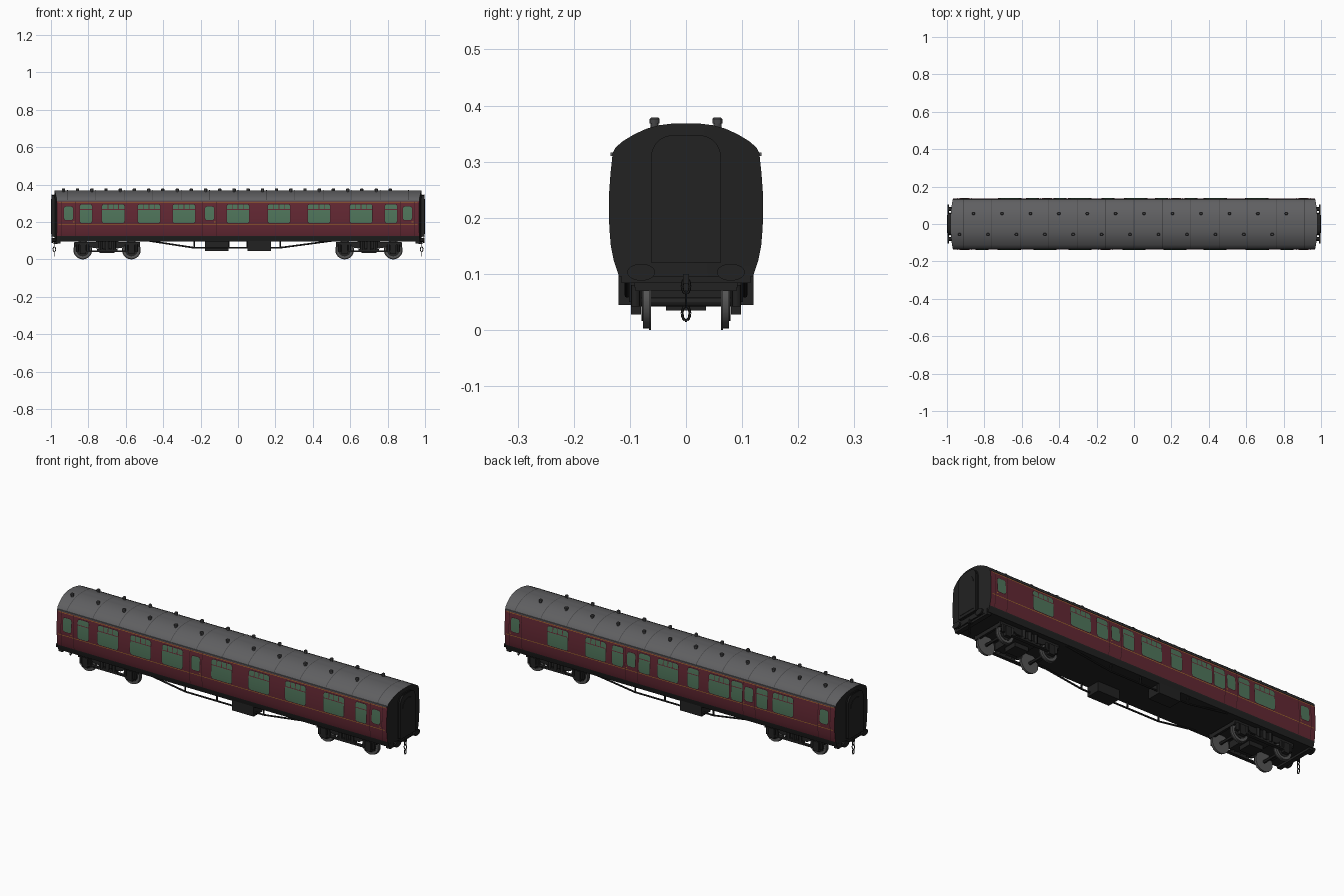
import bpy, bmesh, math
from mathutils import Vector, Matrix

if "Cube" in bpy.data.objects:
    bpy.data.objects.remove(bpy.data.objects["Cube"])


def material(name, r, g, b):
    m = bpy.data.materials.new(name)
    m.diffuse_color = (r, g, b, 1)
    m.use_nodes = True
    m.node_tree.nodes["Principled BSDF"].inputs["Base Color"].default_value = m.diffuse_color
    return m


MAROON = material("maroon", 0.125, 0.021, 0.033)
SEAM = material("dark maroon", 0.045, 0.010, 0.015)
BLACK = material("black", 0.016, 0.016, 0.016)
ROOF = material("roof grey", 0.115, 0.115, 0.12)
VENT = material("vent grey", 0.06, 0.06, 0.063)
GLASS = material("green glass", 0.08, 0.18, 0.105)
LINING = material("lining yellow", 0.38, 0.17, 0.025)
STEEL = material("wheel steel", 0.09, 0.09, 0.09)

# half cross-sections (y, z)
WALL = [(.119, .095), (.124, .11), (.129, .125), (.134, .15), (.1365, .18),
        (.1375, .21), (.137, .245), (.1345, .28), (.131, .312)]
TOP = [(.132, .312), (.126, .325), (.112, .337), (.092, .349),
       (.07, .359), (.048, .365), (.02, .3685)]


def finish(bm, name, mats, normals=True):
    if normals:
        bmesh.ops.recalc_face_normals(bm, faces=bm.faces)
    me = bpy.data.meshes.new(name)
    bm.to_mesh(me)
    bm.free()
    for m in mats:
        me.materials.append(m)
    me.shade_smooth()
    me.set_sharp_from_angle(angle=math.radians(30))
    ob = bpy.data.objects.new(name, me)
    bpy.context.collection.objects.link(ob)
    return ob


def box(bm, x0, x1, y0, y1, z0, z1):
    m = Matrix.Translation(((x0 + x1) / 2, (y0 + y1) / 2, (z0 + z1) / 2))
    m = m @ Matrix.Diagonal((x1 - x0, y1 - y0, z1 - z0, 1))
    bmesh.ops.create_cube(bm, size=1, matrix=m)


def rod(bm, p, q, r, n=12, r2=None):
    p, q = Vector(p), Vector(q)
    d = q - p
    m = Matrix.Translation((p + q) / 2) @ d.to_track_quat('Z', 'Y').to_matrix().to_4x4()
    bmesh.ops.create_cone(bm, cap_ends=True, segments=n, radius1=r,
                          radius2=r if r2 is None else r2, depth=d.length, matrix=m)


def prism(bm, pts, axis, a, b):
    at = (lambda u, v, w: (w, u, v)) if axis == 'x' else (lambda u, v, w: (u, w, v))
    rings = [[bm.verts.new(at(u, v, w)) for u, v in pts] for w in (a, b)]
    n = len(pts)
    bm.faces.new(rings[0])
    bm.faces.new(rings[1][::-1])
    for i in range(n):
        k = (i + 1) % n
        bm.faces.new((rings[0][i], rings[1][i], rings[1][k], rings[0][k]))


def arch(w, z0, z1, r):
    pts = [(-w, z0), (w, z0)]
    for k in range(17):
        a = math.pi * k / 16
        side = 1 if k < 8 else -1 if k > 8 else 0
        pts.append((side * (w - r) + r * math.cos(a), z1 - r + r * math.sin(a)))
    return pts


def end_x(y):
    return .968 + .014 * (1 - (y / .1375) ** 2)


def shell(name, rows, mat):
    """Closed body section with bowed ends; ends and lower skirt are black."""
    bm, n, ends = bmesh.new(), 8, []
    for e in (-1, 1):
        g = []
        for y, z in rows:
            ys = [y * (2 * j / n - 1) for j in range(n + 1)]
            g.append([bm.verts.new((e * end_x(v), v, z)) for v in ys])
        for a, b in zip(g, g[1:]):
            for j in range(n):
                bm.faces.new((a[j], a[j + 1], b[j + 1], b[j]))
        ends.append(g)
    A, B = ends
    for i in range(len(rows) - 1):
        for j in (0, n):
            bm.faces.new((A[i][j], B[i][j], B[i + 1][j], A[i + 1][j]))
    for i in (0, len(rows) - 1):
        for j in range(n):
            bm.faces.new((A[i][j], B[i][j], B[i][j + 1], A[i][j + 1]))
    bmesh.ops.recalc_face_normals(bm, faces=bm.faces)
    for f in bm.faces:
        f.material_index = int(abs(f.normal.x) > .5 or f.calc_center_median().z < .125)
    return finish(bm, name, [mat, BLACK])


def wall_y(z):
    for (y0, z0), (y1, z1) in zip(WALL, WALL[1:]):
        if z <= z1:
            return y0 + (y1 - y0) * (z - z0) / (z1 - z0)
    return WALL[-1][0]


def plates(name, mat, items):
    """Thin plates following the curved wall: (side, x, width, z0, z1, radius, offset)."""
    bm = bmesh.new()
    for s, x, w, z0, z1, r, off in items:
        zs = {z0, z1} | {z for _, z in WALL if z0 < z < z1}
        for t in (.1, .4, 1):
            if r:
                zs |= {z0 + r * t, z1 - r * t}
        prev = None
        for z in sorted(zs):
            d = min(z - z0, z1 - z)
            inset = r - math.sqrt(max(0, r * r - (r - d) ** 2)) if d < r else 0
            h, y = w / 2 - inset, s * (wall_y(z) + off)
            row = [bm.verts.new((x - h, y, z)), bm.verts.new((x + h, y, z))]
            if prev:
                f = [prev[0], prev[1], row[1], row[0]]
                bm.faces.new(f if s < 0 else f[::-1])
            prev = row
    return finish(bm, name, [mat], False)


# body and roof
shell("body", WALL, MAROON)
shell("roof", TOP, ROOF)

# windows: side -> (wide, narrow, door) centres
LAYOUT = {-1: ((-.667, -.476, -.289, 0, .219, .433, .658), (-.813, .818), (-.906, -.152, .906)),
          1: ((.657, .434, .01, -.29, -.665), (.305, .148, -.138, -.395, -.542),
              (.906, .225, -.465, -.906))}
glass, frames, bars, seams, handles, lines = [], [], [], [], [], []
for s, (wide, narrow, doors) in LAYOUT.items():
    for xs, w, z0, z1 in ((wide, .119, .194, .294), (narrow, .064, .194, .294), (doors, .048, .21, .282)):
        for x in xs:
            glass.append((s, x, w, z0, z1, .011, .002))
            frames.append((s, x, w + .006, z0 - .003, z1 + .003, .013, .001))
    for x in wide:      # sliding ventilator bars
        bars.append((s, x, .119, .264, .268, 0, .003))
        bars += [(s, x + d, .004, .268, .294, 0, .003) for d in (-.028, 0, .028)]
    for x in narrow:
        bars.append((s, x, .064, .264, .268, 0, .003))
    for x in doors:
        seams += [(s, x + d, .003, .125, .308, 0, .0012) for d in (-.036, .036)]
        handles.append((s, x + .027, .009, .198, .202, 0, .004))
    lines += [(s, 0, 1.92, z, z + .003, 0, .0008) for z in (.186, .303)]
plates("window_frames", SEAM, frames)
plates("windows", GLASS, glass)
plates("window_bars", MAROON, bars)
plates("door_seams", SEAM, seams)
plates("door_handles", LINING, handles)
plates("lining_stripes", LINING, lines)

# gutters
bm = bmesh.new()
for s in (-1, 1):
    box(bm, -.966, .966, s * .132 - .0025, s * .132 + .0025, .310, .316)
finish(bm, "gutters", [ROOF])

# roof seams
bm = bmesh.new()
full = [(-y, z) for y, z in TOP] + [(y, z) for y, z in TOP[::-1]]
for k in range(13):
    x, prev = -.912 + .152 * k, None
    for y, z in full:
        row = [bm.verts.new((x + d, y * 1.006, z + .0012)) for d in (-.002, .002)]
        if prev:
            bm.faces.new((prev[0], prev[1], row[1], row[0]))
        prev = row
finish(bm, "roof_seams", [VENT])

# roof ventilators in two staggered rows
bm = bmesh.new()
for s, start in ((1, -.858), (-1, -.933)):
    for k in range(12):
        x, y = start + .152 * k, s * .056
        rod(bm, (x, y, .358), (x, y, .370), .007)
        rod(bm, (x, y, .368), (x, y, .376), .009)
        rod(bm, (x, y, .376), (x, y, .379), .009, r2=.006)
finish(bm, "roof_vents", [VENT])

# end gangways, buffers and couplings
oval = [(.025 * math.cos(a * math.pi / 12), .015 * math.sin(a * math.pi / 12)) for a in range(24)]
gang, buf, coup = bmesh.new(), bmesh.new(), bmesh.new()
for e in (-1, 1):
    prism(gang, arch(.058, .122, .343, .036), 'x', e * .970, e * .994)
    prism(gang, arch(.062, .12, .347, .038), 'x', e * .982, e * .986)
    prism(gang, arch(.062, .12, .347, .038), 'x', e * .993, e * .998)
    prism(gang, arch(.048, .135, .322, .048), 'x', e * .996, e * 1.0)
    x0, x1 = sorted((e * .95, e * .974))
    box(buf, x0, x1, -.115, .115, .084, .115)
    for y in (-.08, .08):
        rod(buf, (e * .96, y, .103), (e * .99, y, .103), .010)
        prism(buf, [(y + u, .103 + v) for u, v in oval], 'x', e * .988, e * .996)
    x0, x1 = sorted((e * .965, e * .987))
    box(coup, x0, x1, -.005, .005, .082, .1)
    for k, zc in enumerate((.078, .054, .030)):
        pts = []
        for i in range(10):
            a = 2 * math.pi * i / 10
            u, v = .007 * math.cos(a), .0135 * math.sin(a)
            pts.append((e * .982 + (u if k % 2 else 0), 0 if k % 2 else u, zc + v))
        for i in range(10):
            rod(coup, pts[i], pts[(i + 1) % 10], .0025, 6)
finish(gang, "end_gangways", [BLACK])
finish(buf, "buffers", [BLACK])
finish(coup, "couplings", [BLACK])

# underframe truss and equipment boxes
bm = bmesh.new()
path = [(-.535, .108), (-.235, .062), (.225, .062), (.57, .108)]
for y in (-.105, .105):
    for (xa, za), (xb, zb) in zip(path, path[1:]):
        rod(bm, (xa, y, za), (xb, y, zb), .0045, 8)
    for x in (-.235, -.05, .05, .225):
        rod(bm, (x, y, .062), (x, y, .1), .004, 8)
finish(bm, "truss_rods", [BLACK])
bm = bmesh.new()
box(bm, .05, .176, -.12, -.045, .045, .1)
box(bm, -.176, -.05, .045, .12, .045, .1)
finish(bm, "equipment_boxes", [BLACK])

# bogies
side = [(-.175, .076), (-.175, .094), (.175, .094), (.175, .076), (.105, .076),
        (.075, .06), (-.075, .06), (-.105, .076)]
frame, wheels, hubs = bmesh.new(), bmesh.new(), bmesh.new()
for c in (-.70, .70):
    for s in (-1, 1):
        prism(frame, [(c + x, z) for x, z in side], 'y', s * .082, s * .092)
        y0, y1 = sorted((s * .080, s * .098))
        box(frame, c - .13, c + .13, y0, y1, .040, .047)          # tie bar
        box(frame, c - .055, c + .055, y0, y1, .047, .056)        # spring plank
        for d in (-.035, 0, .035):                                # bolster springs
            rod(frame, (c + d, s * .09, .05), (c + d, s * .09, .1), .012)
        for a in (-.13, .13):
            box(frame, c + a - .016, c + a + .016, y0, y1, .028, .08)   # axle box
            for d in (-.027, .027):
                rod(frame, (c + a + d, s * .09, .042), (c + a + d, s * .09, .08), .008)
            x = c + a
            rod(wheels, (x, s * .064, .05), (x, s * .077, .05), .047, 32)
            rod(wheels, (x, s * .062, .05), (x, s * .066, .05), .05, 32)
            rod(hubs, (x, s * .076, .05), (x, s * .079, .05), .034, 24)
    for a in (-.13, .13):
        rod(hubs, (c + a, -.09, .05), (c + a, .09, .05), .008)
    for d in (-.17, .17):                                         # headstocks
        box(frame, c + d - .006, c + d + .006, -.09, .09, .07, .09)
    box(frame, c - .06, c + .06, -.088, .088, .058, .1)           # bolster
    box(frame, c - .04, c + .04, -.036, .036, .035, .06)
finish(frame, "bogie_frames", [BLACK])
finish(wheels, "wheels", [STEEL])
finish(hubs, "axles_and_hubs", [BLACK])
